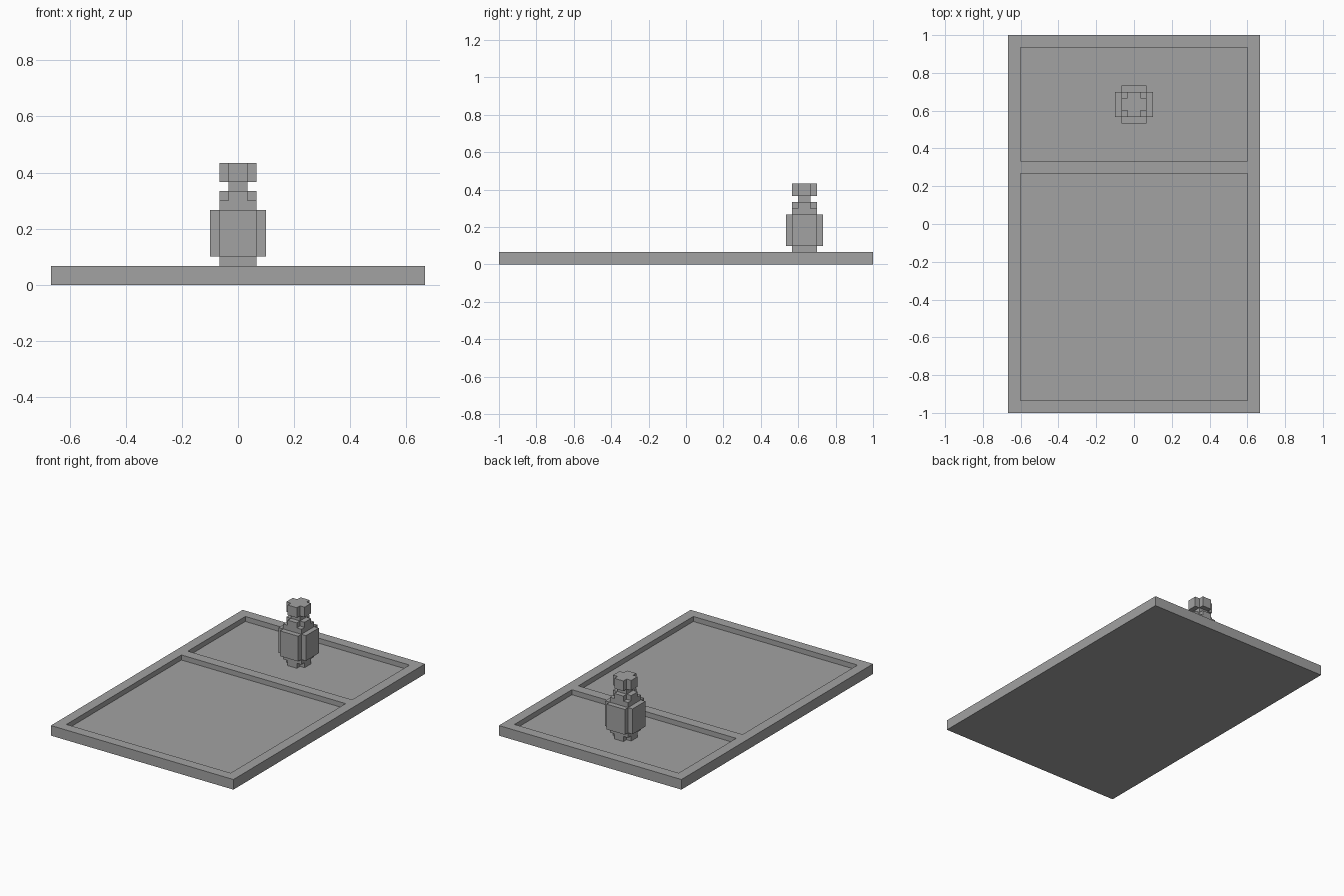
import bpy
import bmesh
from mathutils import Vector

U = 1 / 30            # block size
BOTTLE_Y = 19         # bottle centre along y, in blocks

cube = bpy.data.objects.get("Cube")
if cube:
    bpy.data.objects.remove(cube, do_unlink=True)

grey = bpy.data.materials.new("plain grey")
grey.use_nodes = True
GREY = (0.36, 0.36, 0.36, 1)
grey.diffuse_color = GREY
grey.node_tree.nodes["Principled BSDF"].inputs["Base Color"].default_value = GREY


def finish(name, bm):
    """Scale block units to scene units and make the object."""
    bmesh.ops.recalc_face_normals(bm, faces=bm.faces)
    bmesh.ops.scale(bm, vec=Vector((U, U, U)), verts=bm.verts)
    mesh = bpy.data.meshes.new(name)
    bm.to_mesh(mesh)
    bm.free()
    mesh.materials.append(grey)
    obj = bpy.data.objects.new(name, mesh)
    bpy.context.collection.objects.link(obj)
    return obj


def raise_faces(bm, faces, height):
    """Extrude a flat sheet upward into a solid; return its top faces."""
    geom = bmesh.ops.extrude_face_region(bm, geom=faces, use_keep_orig=True)["geom"]
    verts = [g for g in geom if isinstance(g, bmesh.types.BMVert)]
    bmesh.ops.translate(bm, vec=Vector((0, 0, height)), verts=verts)
    return [g for g in geom if isinstance(g, bmesh.types.BMFace)]


def board():
    """Slab with a raised rim and one divider around two sunken panels."""
    xs = (-20, -18, 18, 20)
    ys = (-30, -28, 8, 10, 28, 30)
    bm = bmesh.new()
    grid = [[bm.verts.new((x, y, 0)) for x in xs] for y in ys]
    sheet = []
    for low, high in zip(grid, grid[1:]):
        for i in range(len(xs) - 1):
            sheet.append(bm.faces.new((low[i], low[i + 1], high[i + 1], high[i])))
    top = raise_faces(bm, sheet, 2)
    panels = [f for f in top if f.calc_area() > 500]
    sunk = bmesh.ops.extrude_discrete_faces(bm, faces=panels)["faces"]
    for face in sunk:
        bmesh.ops.translate(bm, vec=Vector((0, 0, -1)), verts=face.verts)
    finish("tray_board", bm)


def layer(name, half, notch, bottom, top):
    """Square prism of half-width `half` with `notch` cut from each corner."""
    inner = half - notch
    corner = [(half, inner), (inner, inner), (inner, half)] if notch else [(half, half)]
    outline = []
    for _ in range(4):
        outline += corner
        corner = [(-y, x) for x, y in corner]
    bm = bmesh.new()
    face = bm.faces.new([bm.verts.new((x, y + BOTTLE_Y, bottom)) for x, y in outline])
    raise_faces(bm, [face], top - bottom)
    finish(name, bm)


board()

# Bottle, stacked from the panel upward
layer("bottle_foot", 2, 1, 1, 2)
layer("bottle_base", 2, 0, 2, 3)
layer("bottle_body", 3, 1, 3, 8)
layer("bottle_shoulder", 2, 0, 8, 9)
layer("bottle_collar", 2, 1, 9, 10)
layer("bottle_neck", 1, 0, 10, 11)
layer("bottle_cap", 2, 1, 11, 13)
